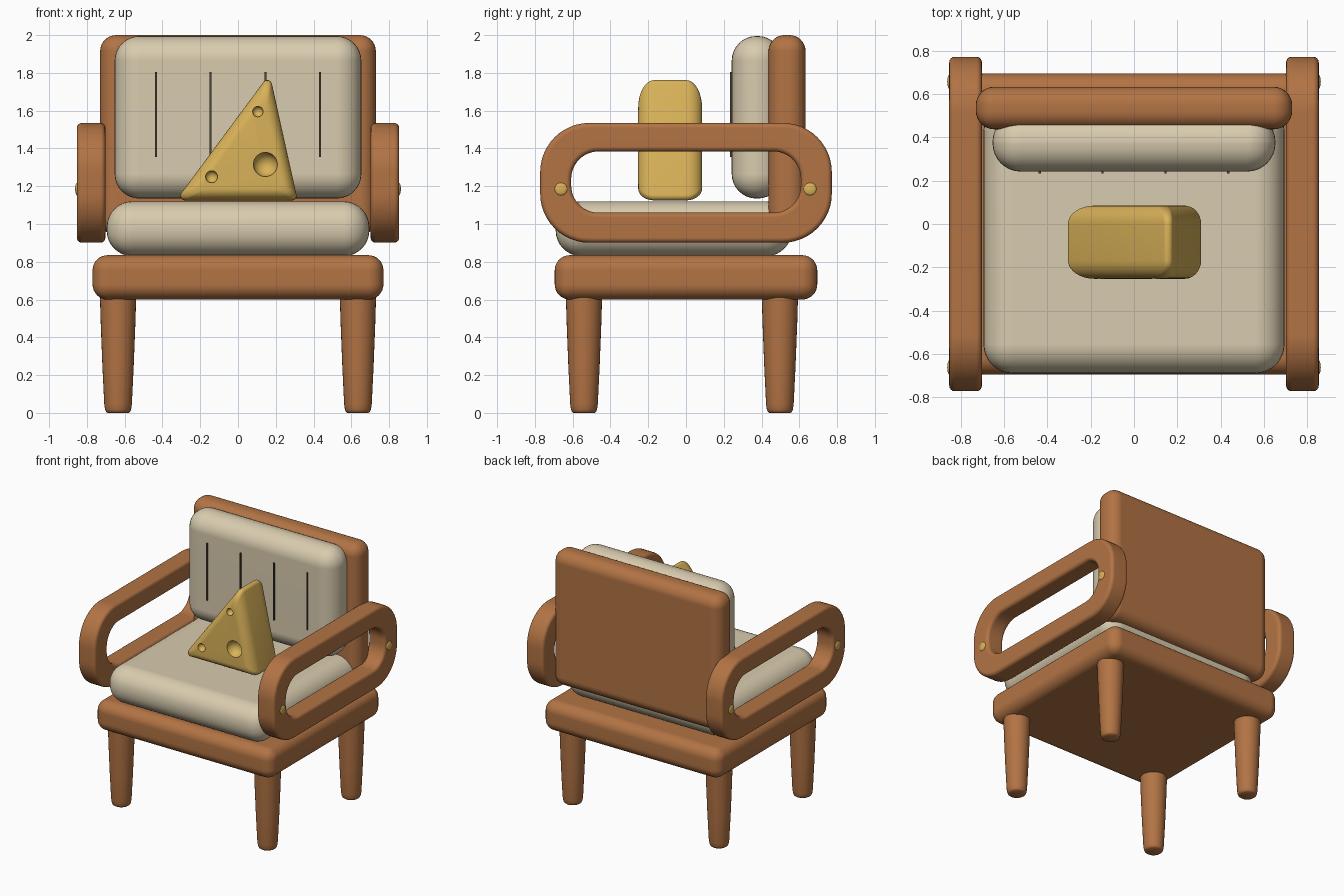
import bpy, bmesh, math
from mathutils import Vector

if "Cube" in bpy.data.objects:
    bpy.data.objects.remove(bpy.data.objects["Cube"])


def material(name, rgb):
    m = bpy.data.materials.new(name)
    m.diffuse_color = (*rgb, 1)
    m.use_nodes = True
    m.node_tree.nodes["Principled BSDF"].inputs["Base Color"].default_value = m.diffuse_color
    return m


WOOD = material("warm wood", (0.445, 0.172, 0.058))
FABRIC = material("cream fabric", (0.69, 0.60, 0.425))
YELLOW = material("cheese yellow", (0.70, 0.45, 0.10))
STITCH = material("dark stitching", (0.08, 0.065, 0.045))


def finish(bm, name, mat, angle=40):
    bmesh.ops.recalc_face_normals(bm, faces=bm.faces)
    me = bpy.data.meshes.new(name)
    bm.to_mesh(me)
    bm.free()
    ob = bpy.data.objects.new(name, me)
    bpy.context.collection.objects.link(ob)
    me.materials.append(mat)
    smooth(ob, angle)
    return ob


def smooth(ob, angle=40):
    bpy.ops.object.select_all(action='DESELECT')
    ob.select_set(True)
    bpy.context.view_layer.objects.active = ob
    bpy.ops.object.shade_smooth_by_angle(angle=math.radians(angle))


def rounded_box(name, mat, x, y, z, r=0.0, seg=8):
    """Box given by (min, max) ranges, all edges rounded by r."""
    bm = bmesh.new()
    bmesh.ops.create_cube(bm, size=1)
    for v in bm.verts:
        v.co = Vector([(a + b) / 2 + c * (b - a) for c, (a, b) in zip(v.co, (x, y, z))])
    if r:
        bmesh.ops.bevel(bm, geom=bm.edges[:], offset=r, segments=seg, profile=0.5,
                        affect='EDGES')
    ob = finish(bm, name, mat)
    if r:
        ob.modifiers.new("even shading", 'WEIGHTED_NORMAL').keep_sharp = True
    return ob


def loft(rings, closed):
    """Join equal-length rings of points; closed joins last to first, else caps."""
    bm = bmesh.new()
    rows = [[bm.verts.new(p) for p in ring] for ring in rings]
    n = len(rows[0])
    pairs = list(zip(rows, rows[1:])) + ([(rows[-1], rows[0])] if closed else [])
    for a, b in pairs:
        for i in range(n):
            j = (i + 1) % n
            bm.faces.new((a[i], a[j], b[j], b[i]))
    if not closed:
        bm.faces.new(rows[0])
        bm.faces.new(rows[-1])
    return bm


# Seat frame, back panel and cushions
rounded_box("seat_frame", WOOD, (-0.77, 0.77), (-0.695, 0.695), (0.60, 0.835), 0.08)
rounded_box("back_panel", WOOD, (-0.73, 0.73), (0.437, 0.633), (0.94, 2.0), 0.085)
rounded_box("seat_cushion", FABRIC, (-0.695, 0.695), (-0.69, 0.56), (0.83, 1.12), 0.135)
rounded_box("back_cushion", FABRIC, (-0.653, 0.653), (0.242, 0.51), (1.135, 1.995), 0.13)

# Stitch lines on the back cushion
for i, x in enumerate((-0.435, -0.145, 0.145, 0.435)):
    rounded_box(f"back_stitch_{i + 1}", STITCH, (x - 0.005, x + 0.005),
                (0.233, 0.2425), (1.355, 1.805))

# Tapered legs
LEG = ((0.056, 0), (0.064, 0.006), (0.069, 0.018), (0.073, 0.045),
       (0.083, 0.25), (0.092, 0.48), (0.097, 0.65))
for sx, side in ((-1, "left"), (1, "right")):
    for y, end in ((-0.54, "front"), (0.497, "back")):
        rings = [[(sx * 0.635 + r * math.cos(t * math.tau / 32),
                   y + r * math.sin(t * math.tau / 32), z) for t in range(32)]
                 for r, z in LEG]
        finish(loft(rings, False), f"{end}_{side}_leg", WOOD, 50)


def rounded_rect(x, a, b, r, zc, seg=12):
    """Rounded rectangle in the yz plane with half sizes a, b."""
    pts = []
    for q, (sy, sz) in enumerate(((1, 1), (-1, 1), (-1, -1), (1, -1))):
        for k in range(seg + 1):
            t = (q + k / seg) * math.pi / 2
            pts.append((x, sy * (a - r) + r * math.cos(t), zc + sz * (b - r) + r * math.sin(t)))
    return pts


# Looped armrests with bolts on the outer faces
X0, X1, BEV = 0.702, 0.853, 0.026
for sx, side in ((-1, "left"), (1, "right")):
    rings = []
    arc = [k / 4 * math.pi / 2 for k in range(5)]
    # outer rim from inside to outside, then hole rim back again
    outer = [(BEV * (1 - math.sin(t)), X0 + BEV * (1 - math.cos(t))) for t in arc]
    outer += [(BEV * (1 - math.cos(t)), X1 - BEV * (1 - math.sin(t))) for t in arc]
    for d, x in outer:
        rings.append(rounded_rect(sx * x, 0.772 - d, 0.317 - d, 0.26 - d, 1.218))
    for d, x in reversed(outer):
        rings.append(rounded_rect(sx * x, 0.608 + d, 0.162 + d, 0.145 + d, 1.222))
    arm = finish(loft(rings, True), f"{side}_armrest", WOOD)
    arm.modifiers.new("even shading", 'WEIGHTED_NORMAL').keep_sharp = True
    for y, end in ((-0.662, "front"), (0.657, "back")):
        bm = bmesh.new()
        bmesh.ops.create_uvsphere(bm, u_segments=24, v_segments=12, radius=0.034)
        for v in bm.verts:
            v.co = Vector((sx * 0.851 + v.co.z * 0.33, y + v.co.x, 1.185 + v.co.y))
        finish(bm, f"{side}_{end}_bolt", YELLOW)

# Cheese wedge pillow: rounded triangle lofted front to back with rounded rims
CORNERS = [Vector((0.285, 1.15)), Vector((0.155, 1.737)), Vector((-0.28, 1.15))]
CENTRE, INRADIUS, TIP = Vector((0.0675, 1.3245)), 0.1745, 0.025


def wedge_ring(y, inset):
    pts = []
    for i, c in enumerate(CORNERS):
        core = CENTRE + (c - CENTRE) * (1 - inset / INRADIUS)
        e0, e1 = c - CORNERS[i - 1], CORNERS[(i + 1) % 3] - c
        t0 = math.atan2(-e0.x, e0.y)
        t1 = math.atan2(-e1.x, e1.y)
        t0, t1 = (math.atan2(-e.y, -e.x) - math.pi / 2 + math.pi for e in (e0, e1))
        t0, t1 = t0 - math.pi, t1 - math.pi
        t0 += math.pi
        t1 += math.pi
        # outward normals of a counter-clockwise outline
        t0 = math.atan2(-e0.x, e0.y)
        t1 = math.atan2(-e1.x, e1.y)
        span = (t1 - t0) % math.tau
        for k in range(9):
            t = t0 + span * k / 8
            pts.append((core.x + TIP * math.cos(t), y, core.y + TIP * math.sin(t)))
    return pts


rim = [k / 8 * math.pi / 2 for k in range(9)]
sections = [(-0.253 + 0.085 * (1 - math.cos(t)), 0.062 * (1 - math.sin(t))) for t in rim]
sections += [(-0.168 - y, d) for y, d in reversed(sections)]
cheese = finish(loft([wedge_ring(y, d) for y, d in sections], False), "cheese_pillow", YELLOW)

# Round dents in the front of the cheese
bm = bmesh.new()
for x, y, z, r in ((0.145, -0.255, 1.315, 0.064), (-0.14, -0.25, 1.25, 0.032),
                   (0.105, -0.248, 1.595, 0.028)):
    ball = bmesh.ops.create_uvsphere(bm, u_segments=24, v_segments=14, radius=r)
    for v in ball["verts"]:
        v.co += Vector((x, y, z))
cutter = finish(bm, "dent_cutter", YELLOW)
cutter.hide_render = True
cut = cheese.modifiers.new("dents", 'BOOLEAN')
cut.operation, cut.solver, cut.object = 'DIFFERENCE', 'EXACT', cutter
bpy.context.view_layer.objects.active = cheese
bpy.ops.object.modifier_apply(modifier=cut.name)
bpy.data.objects.remove(cutter)
smooth(cheese, 35)
